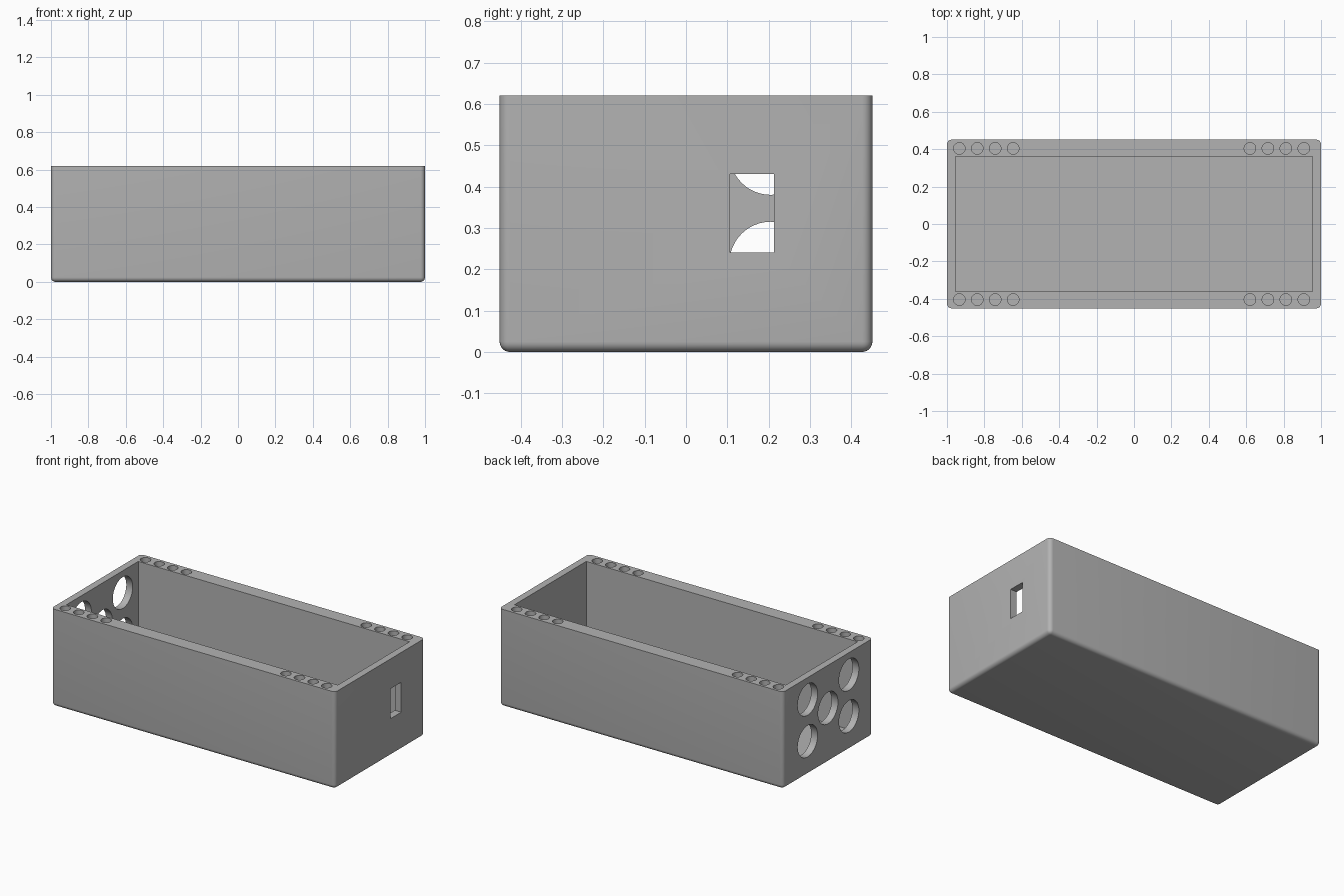
import bpy, bmesh
from mathutils import Matrix, Vector

cube = bpy.data.objects.get("Cube")
if cube:
    bpy.data.objects.remove(cube, do_unlink=True)

LENGTH, WIDTH, HEIGHT = 2.0, 0.902, 0.62
END_WALL, SIDE_WALL, FLOOR = 0.045, 0.09, 0.045

grey = bpy.data.materials.new("plain grey")
grey.use_nodes = True
colour = (0.45, 0.45, 0.45, 1)
grey.diffuse_color = colour
grey.node_tree.nodes["Principled BSDF"].inputs["Base Color"].default_value = colour


def add_box(bm, low, high):
    low, high = Vector(low), Vector(high)
    place = Matrix.Translation((low + high) / 2) @ Matrix.Diagonal((*(high - low), 1))
    bmesh.ops.create_cube(bm, size=1, matrix=place)


def add_cylinder(bm, centre, radius, depth, axis, segments=48):
    turn = Vector((0, 0, 1)).rotation_difference(Vector(axis)).to_matrix().to_4x4()
    bmesh.ops.create_cone(bm, cap_ends=True, segments=segments, radius1=radius,
                          radius2=radius, depth=depth,
                          matrix=Matrix.Translation(centre) @ turn)


def make_object(name, bm):
    mesh = bpy.data.meshes.new(name)
    bm.to_mesh(mesh)
    bm.free()
    mesh.materials.append(grey)
    obj = bpy.data.objects.new(name, mesh)
    bpy.context.collection.objects.link(obj)
    return obj


# Outer block: rounded everywhere except the top rim
bm = bmesh.new()
add_box(bm, (-LENGTH / 2, -WIDTH / 2, 0), (LENGTH / 2, WIDTH / 2, HEIGHT))
rounded = [e for e in bm.edges if min(v.co.z for v in e.verts) < 0.01]
bmesh.ops.bevel(bm, geom=rounded, offset=0.025, segments=6, profile=0.5, affect='EDGES')
tray = make_object("box_body", bm)

# Cavity
bm = bmesh.new()
x, y = LENGTH / 2 - END_WALL, WIDTH / 2 - SIDE_WALL
add_box(bm, (-x, -y, FLOOR), (x, y, HEIGHT + 0.1))
cavity = make_object("cavity_cutter", bm)

# Switch window, five cable ports and the rim screw holes
bm = bmesh.new()
add_box(bm, (0.9, 0.107, 0.24), (1.1, 0.213, 0.43))
for y, z in ((0.205, 0.48), (0.205, 0.215), (-0.21, 0.48), (-0.21, 0.215), (0, 0.348)):
    add_cylinder(bm, (-1, y, z), 0.1, 0.2, (1, 0, 0))
for start in (-0.934, 0.62):
    for i in range(4):
        for y in (-0.404, 0.404):
            add_cylinder(bm, (start + i * 0.096, y, HEIGHT), 0.031, 0.2, (0, 0, 1), 32)
openings = make_object("openings_cutter", bm)

for cutter in (cavity, openings):
    cutter.hide_render = True
    mod = tray.modifiers.new(cutter.name, 'BOOLEAN')
    mod.operation = 'DIFFERENCE'
    mod.solver = 'EXACT'
    mod.object = cutter

# Apply the cuts, then drop the cutters
bpy.ops.object.select_all(action='DESELECT')
tray.select_set(True)
bpy.context.view_layer.objects.active = tray
for mod in list(tray.modifiers):
    bpy.ops.object.modifier_apply(modifier=mod.name)
for cutter in (cavity, openings):
    bpy.data.objects.remove(cutter, do_unlink=True)
bpy.ops.object.shade_smooth_by_angle(angle=0.6)
